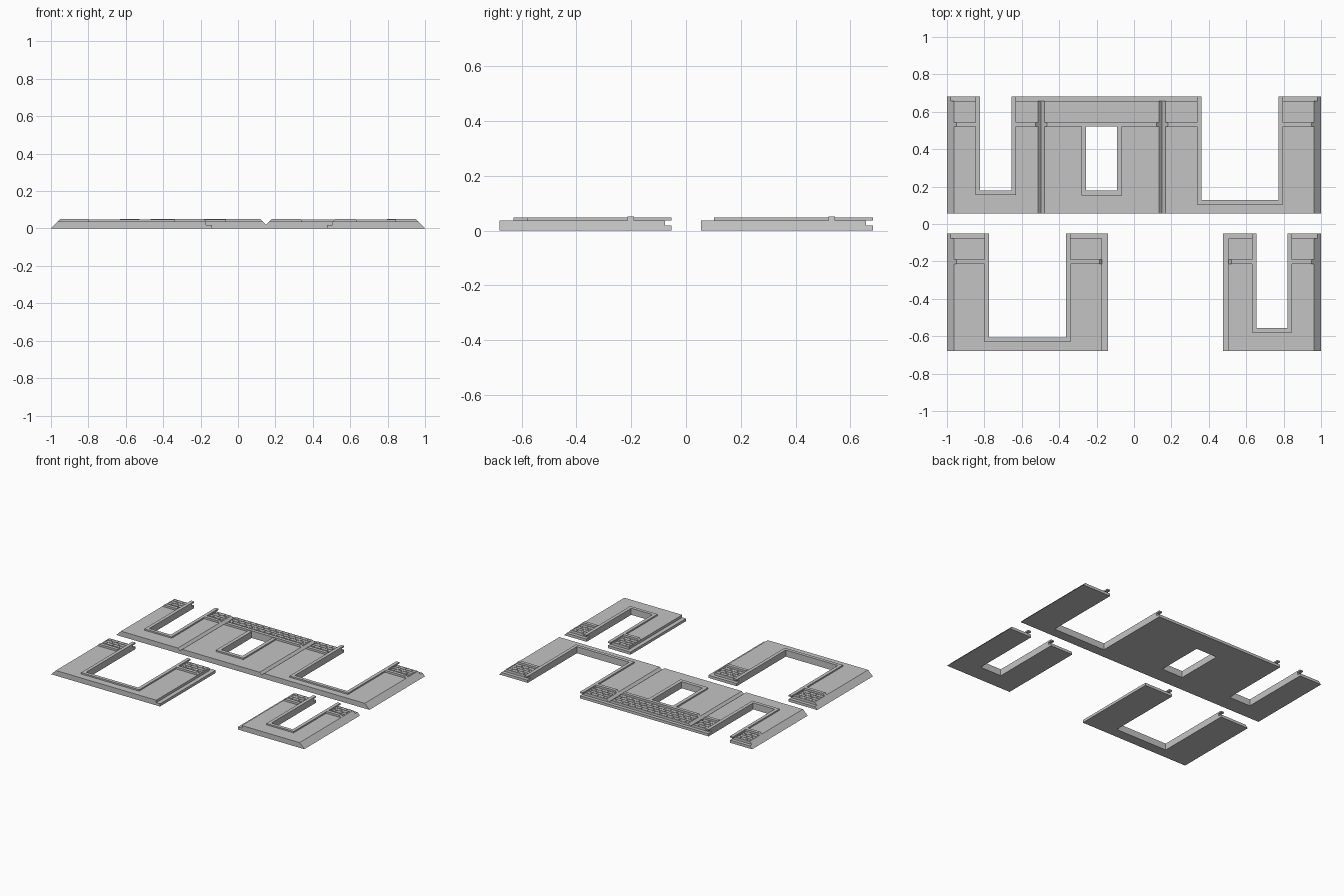
import bpy, bmesh

if "Cube" in bpy.data.objects:
    bpy.data.objects.remove(bpy.data.objects["Cube"])

TOP, LIP, FRAME, BAND = 0.037, 0.019, 0.047, 0.051   # key heights

grey = bpy.data.materials.new("plain_grey")
grey.diffuse_color = (0.55, 0.55, 0.55, 1)
grey.use_nodes = True
grey.node_tree.nodes["Principled BSDF"].inputs["Base Color"].default_value = grey.diffuse_color


def prisms(name, items):
    """Each item is (profile in x/z, y0, y1), extruded along y into one object."""
    bm = bmesh.new()
    for profile, y0, y1 in items:
        a = [bm.verts.new((x, y0, z)) for x, z in profile]
        b = [bm.verts.new((x, y1, z)) for x, z in profile]
        bm.faces.new(a)
        bm.faces.new(b[::-1])
        for i in range(len(a)):
            j = (i + 1) % len(a)
            bm.faces.new((a[j], a[i], b[i], b[j]))
    bmesh.ops.recalc_face_normals(bm, faces=bm.faces)
    me = bpy.data.meshes.new(name)
    bm.to_mesh(me)
    bm.free()
    me.materials.append(grey)
    ob = bpy.data.objects.new(name, me)
    bpy.context.collection.objects.link(ob)
    return ob


def rect(x0, x1, z0, z1):
    return [(x0, z0), (x1, z0), (x1, z1), (x0, z1)]


def cut(ob, profile, y0, y1):
    """Subtract one prism from an object."""
    tool = prisms("cutter", [(profile, y0, y1)])
    mod = ob.modifiers.new("cut", 'BOOLEAN')
    mod.operation, mod.solver, mod.object = 'DIFFERENCE', 'EXACT', tool
    bpy.context.view_layer.objects.active = ob
    bpy.ops.object.modifier_apply(modifier=mod.name)
    bpy.data.objects.remove(tool)


def bricks(x0, x1, y0, y1, rows=4, length=0.05, gap=0.004):
    """Staggered shallow bricks flush with the wall face."""
    out, step = [], (y1 - y0) / rows
    for r in range(rows):
        x = x0 - (length / 2 if r % 2 else 0)
        while x < x1:
            a, b = max(x, x0) + gap / 2, min(x + length, x1) - gap / 2
            if b - a > 0.004:
                out.append((rect(a, b, TOP - 0.004, TOP),
                            y0 + r * step + gap / 2, y0 + (r + 1) * step - gap / 2))
            x += length
    return out


def wall(name, profile, y0, y1, openings, bands, grooves=(), window=None):
    body = prisms(name + "_panel", [(profile, y0, y1)])
    # rebate along the back edge, leaving a thin lower lip
    cut(body, rect(-1.1, 1.1, LIP, 0.1), y1 - 0.025, y1 + 0.1)
    for g in grooves:
        w = 0.0172 * 2
        cut(body, [(g, TOP - w / 2), (g + w, TOP + w / 2), (g - w, TOP + w / 2)],
            y0 - 0.1, y1 + 0.1)

    # door openings with raised U frames
    trim = []
    for x0, x1, yb in openings:
        cut(body, rect(x0, x1, -0.1, 0.1), yb, y1 + 0.1)
        t = 0.024
        trim += [(rect(x0 - t, x0, TOP, FRAME), yb, y1),
                 (rect(x1, x1 + t, TOP, FRAME), yb, y1),
                 (rect(x0 - t, x1 + t, TOP, FRAME), yb - t, yb)]
    # window opening with a frame meeting the band above
    band_y = y1 - 0.162
    if window:
        x0, x1, yb = window
        cut(body, rect(x0, x1, -0.1, 0.1), yb, band_y)
        t = 0.026
        trim += [(rect(x0 - t, x0, TOP, FRAME), yb, band_y),
                 (rect(x1, x1 + t, TOP, FRAME), yb, band_y),
                 (rect(x0 - t, x1 + t, TOP, FRAME), yb - t, yb)]
    prisms(name + "_opening_frames", trim)

    # horizontal band with mitred ends, brick field behind it
    m, strips, tiles = BAND - TOP, [], []
    for x0, x1, ends in bands:
        l, r = x0 + m * ('L' in ends), x1 - m * ('R' in ends)
        strips.append(([(x0, TOP), (x1, TOP), (r, BAND), (l, BAND)],
                       band_y, band_y + 0.024))
        fx0, fx1, fy0, fy1 = x0 + 0.005, x1 - 0.005, y1 - 0.134, y1 - 0.029
        cut(body, rect(fx0, fx1, TOP - 0.004, 0.1), fy0, fy1)
        tiles += bricks(fx0, fx1, fy0, fy1)
    prisms(name + "_band", strips)
    prisms(name + "_bricks", tiles)


# long back wall: three joined panels
wall("long_wall",
     [(-1, 0), (1, 0), (0.963, TOP), (-0.963, TOP)], 0.055, 0.682,
     [(-0.824, -0.656, 0.178), (0.36, 0.773, 0.127)],
     [(-0.963, -0.848, 'L'), (-0.632, -0.513, 'R'), (-0.479, 0.133, 'LR'),
      (0.167, 0.336, 'L'), (0.797, 0.963, 'R')],
     grooves=(-0.496, 0.15), window=(-0.256, -0.09, 0.178))

# wide front wall, lip on its right side
wall("wide_wall",
     [(-1, 0), (-0.14, 0), (-0.14, LIP), (-0.17, LIP), (-0.17, TOP), (-0.963, TOP)],
     -0.68, -0.052,
     [(-0.775, -0.364, -0.606)],
     [(-0.963, -0.799, 'L'), (-0.34, -0.17, 'R')])

# narrow front wall, lip on its left side
wall("narrow_wall",
     [(0.476, 0), (1, 0), (0.963, TOP), (0.506, TOP), (0.506, LIP), (0.476, LIP)],
     -0.68, -0.052,
     [(0.654, 0.822, -0.556)],
     [(0.506, 0.63, 'L'), (0.846, 0.963, 'R')])
